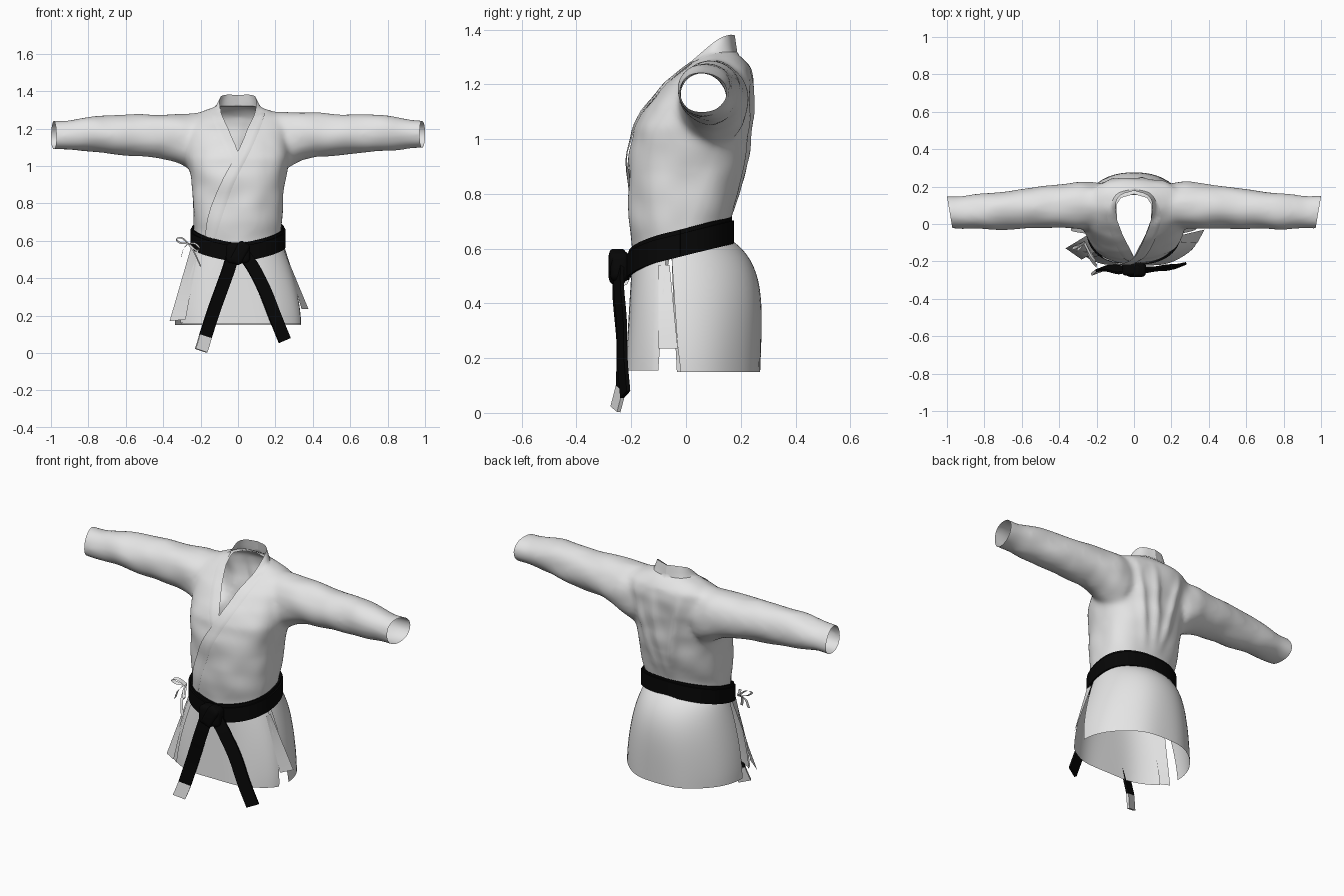
import bpy, bmesh, math
from mathutils import Vector, noise
from mathutils.bvhtree import BVHTree

if "Cube" in bpy.data.objects:
    bpy.data.objects.remove(bpy.data.objects["Cube"])


def material(name, rgb):
    m = bpy.data.materials.new(name)
    m.diffuse_color = (*rgb, 1)
    m.use_nodes = True
    m.node_tree.nodes["Principled BSDF"].inputs["Base Color"].default_value = m.diffuse_color
    return m


CLOTH = material("white_cotton", (0.78, 0.78, 0.78))
BLACK = material("black_belt_cloth", (0.002, 0.002, 0.002))


def spow(v, n=2.4):
    return math.copysign(abs(v) ** (2 / n), v)


def oval(hw, yf, yb, deg, cy=None, n=2.4):
    """Point on a squarish oval, with its own front and back depth."""
    a = math.radians(deg)
    cy = (yf + yb) / 2 if cy is None else cy
    s = spow(math.sin(a), n)
    return hw * spow(math.cos(a), n), cy + s * ((yb - cy) if s > 0 else (cy - yf))


def grid(name, rows, mat, wrap=False, caps=False, thick=0):
    """Skin rows of points into a sheet, tube or capped solid, facing outward."""
    bm = bmesh.new()
    vs = [[bm.verts.new(p) for p in r] for r in rows]
    n = len(rows[0])
    for a, b in zip(vs, vs[1:]):
        for j in range(n if wrap else n - 1):
            k = (j + 1) % n
            bm.faces.new((a[j], a[k], b[k], b[j]))
    if caps:
        bm.faces.new(vs[0])
        bm.faces.new(vs[-1])
    bmesh.ops.recalc_face_normals(bm, faces=bm.faces)
    bm.normal_update()
    if not caps and sum(f.normal.xy.dot(f.calc_center_median().xy) * f.calc_area() for f in bm.faces) < 0:
        bmesh.ops.reverse_faces(bm, faces=bm.faces)
    me = bpy.data.meshes.new(name)
    bm.to_mesh(me)
    bm.free()
    ob = bpy.data.objects.new(name, me)
    bpy.context.collection.objects.link(ob)
    me.materials.append(mat)
    if thick:
        m = ob.modifiers.new("thickness", 'SOLIDIFY')
        m.thickness, m.offset = thick, 0
    return ob


def spline(pts, steps=6):
    """Smooth curve through the points."""
    p = [Vector(q) for q in pts]
    p = [2 * p[0] - p[1]] + p + [2 * p[-1] - p[-2]]
    out = []
    for i in range(1, len(p) - 2):
        a, b, c, d = p[i - 1:i + 3]
        for s in range(steps):
            t = s / steps
            out.append(0.5 * (2 * b + (c - a) * t + (2 * a - 5 * b + 4 * c - d) * t * t
                              + (3 * b - a - 3 * c + d) * t ** 3))
    return out + [p[-2]]


def ribbon(name, pts, half, mat, thick=0.0):
    h = Vector(half)
    return grid(name, [[c - h, c + h] for c in spline(pts)], mat, thick=thick)


# --- jacket body: torso and sleeves fused into one cloth shell
torso = [(0.48, .232, -.193, .15), (0.60, .232, -.193, .15), (0.70, .238, -.207, .162),
         (0.80, .242, -.21, .195), (0.95, .255, -.208, .22), (1.04, .275, -.19, .23),
         (1.12, .28, -.14, .24), (1.20, .285, -.08, .247), (1.26, .255, -.015, .235),
         (1.295, .18, .03, .205), (1.325, .10, .06, .172)]
body = grid("jacket_body", [[(*oval(w, f, b, d * 7.5), z) for d in range(48)]
                            for z, w, f, b in torso], CLOTH, True, True)
sleeve = [(.14, .10, 1.14, .11, .14), (.22, .10, 1.128, .125, .160), (.28, .10, 1.142, .13, .146),
          (.34, .097, 1.155, .123, .13), (.42, .093, 1.163, .116, .118), (.55, .085, 1.165, .108, .112),
          (.75, .07, 1.172, .099, .098), (.92, .062, 1.168, .089, .079), (1.04, .06, 1.164, .085, .074)]
arms = []
for side in (-1, 1):
    rows = [[(side * x, y + ry * math.cos(i * math.pi / 16),
              z + side * 0.005 * x + rz * math.sin(i * math.pi / 16))
             for i in range(32)] for x, y, z, ry, rz in sleeve]
    arm = grid("sleeve", rows, CLOTH, True, True)
    arms.append(arm)
    m = body.modifiers.new("join", 'BOOLEAN')
    m.operation, m.object, m.solver = 'UNION', arm, 'EXACT'
m = body.modifiers.new("remesh", 'REMESH')
m.mode, m.voxel_size = 'VOXEL', 0.013
m = body.modifiers.new("soften", 'SMOOTH')
m.factor, m.iterations = 0.5, 14
deps = bpy.context.evaluated_depsgraph_get()
fused = bpy.data.meshes.new_from_object(body.evaluated_get(deps))
body.modifiers.clear()
for arm in arms:
    bpy.data.objects.remove(arm)

bm = bmesh.new()
bm.from_mesh(fused)
bmesh.ops.recalc_face_normals(bm, faces=bm.faces)
bm.normal_update()
# soft wrinkles, plus long folds down the back
moves = []
for v in bm.verts:
    x, y, z = v.co
    d = v.normal * (0.009 * noise.noise(Vector((x * 7, y * 9, z * 9))))
    if y > 0.1 and 0.72 < z < 1.27 and abs(x) < 0.3:
        win = math.sin(math.pi * (z - 0.72) / 0.55)
        d.y += 0.014 * win * sum(math.exp(-((x - c - k * (z - 1)) / 0.026) ** 2)
                                 for c, k in ((-.08, -.2), (.03, .1), (.12, .2)))
    moves.append(d)
for v, d in zip(bm.verts, moves):
    v.co += d
bm.normal_update()
skin = BVHTree.FromBMesh(bm)


def bisect(co, no, geom=None, clear=True):
    geom = geom or bm.verts[:] + bm.edges[:] + bm.faces[:]
    bmesh.ops.bisect_plane(bm, geom=geom, plane_co=co, plane_no=no, clear_outer=clear)


# open the waist and both cuffs
bisect((0, 0, 0.60), (0, 0.24, -1))
for side in (-1, 1):
    bisect((side * 0.985, 0.06, 1.17), (side, -0.17, 0))
# open the neck with a teardrop cut
half = [(0, -.175), (.06, -.06), (.09, .02), (.095, .10), (.07, .14), (0, .16)]
planes = []
for a, b in zip(half, half[1:]):
    for side in (-1, 1):
        planes.append((Vector((side * a[0], a[1], 1.2)),
                       Vector((side * (b[1] - a[1]), a[0] - b[0], 0)).normalized()))
for co, no in planes:
    fs = [f for f in bm.faces if f.calc_center_median().z > 1.03 and abs(f.calc_center_median().x) < .15]
    es = {e for f in fs for e in f.edges}
    vs = {v for f in fs for v in f.verts}
    bisect(co, no, list(vs) + list(es) + fs, False)
hole = []
for f in bm.faces:
    c = f.calc_center_median()
    if c.z > 1.03 and all((c - co).dot(no) < 0 for co, no in planes):
        hole.append(f)
bmesh.ops.delete(bm, geom=hole, context='FACES')
bm.to_mesh(body.data)
bm.free()


# --- collar and lapels lying on the body
def lapel(name, inner, outer, off):
    rows = []
    for p, q in zip(spline(inner), spline(outer)):
        row = []
        for c in range(6):
            v = p.lerp(q, c / 5)
            co, no, _, _ = skin.find_nearest(v)
            gap = off if v.z < 1.27 else 0.003
            if c == 5 or v.z < 1.1 or (v - co).dot(no) < gap:
                v = co + no * (gap if c < 5 else gap * 0.6)
            row.append(v)
        rows.append(row)
    return grid(name, rows, CLOTH)


inner = [(0, .178, 1.38), (.07, .155, 1.38), (.097, .11, 1.36), (.09, .02, 1.285),
         (.055, -.07, 1.205), (0, -.18, 1.08)]
outer = [(0, .19, 1.30), (.09, .165, 1.30), (.13, .10, 1.30), (.14, .02, 1.26),
         (.11, -.08, 1.18), (.06, -.18, 1.07)]
lapel("over_lapel", inner + [(-.08, -.21, .93), (-.15, -.20, .78), (-.20, -.18, .60)],
      outer + [(-.01, -.22, .93), (-.07, -.22, .78), (-.13, -.21, .60)], 0.009)


def flip(pts):
    return [(-x, y, z) for x, y, z in pts]


lapel("under_lapel", flip(inner) + [(.03, -.2, 1.02)], flip(outer) + [(-.03, -.2, 1.0)], 0.005)


# --- skirt panels below the belt, split at both sides
def skirt_panel(name, start, end, hem, n, flare, grow=0.0):
    rows = []
    for i in range(21):
        t = (i / 20) ** 1.4
        a0 = start[0] + (start[1] - start[0]) * t
        a1 = end[0] + (end[1] - end[0]) * t
        row = []
        for j in range(33):
            deg = a0 + (a1 - a0) * j / 32
            ripple = 0.004 * t * math.sin(math.radians(deg * 7))
            x, y = oval(.238 + flare * (1 - (1 - t) ** 1.6) + grow, -.197 - .028 * t - grow + ripple,
                        .155 + .128 * (1 - (1 - t) ** 5) - .008 * t * t + grow + ripple, deg, -.03, n)
            top = 0.60 + 0.24 * y / (1 + t)
            row.append((x, y, top + (hem - top) * t))
        rows.append(row)
    return grid(name, rows, CLOTH)


skirt_panel("back_skirt", (-8, 2), (188, 181), 0.15, 2.0, .10)
skirt_panel("front_skirt", (217, 212), (349, 343), 0.155, 2.4, .11)
skirt_panel("front_skirt_edge", (217, 212), (231, 224), 0.16, 2.4, .11, 0.006)
# loose under flaps showing in the side slits
for name, quad in (("right_flap", [(.25, -.10, .54), (.25, -.06, .54), (.377, -.03, .235), (.34, -.10, .235)]),
                   ("left_flap", [(-.21, -.15, .56), (-.25, -.06, .57), (-.366, -.13, .17), (-.28, -.19, .18)])):
    a, b, c, d = map(Vector, quad)
    grid(name, [[a.lerp(d, i / 6), b.lerp(c, i / 6)] for i in range(7)], CLOTH)

# --- belt: two tilted wraps that dip towards the knot
for name, grow, tilt, mid, high in (("belt_inner_wrap", 0, .25, .629, .046),
                                    ("belt_outer_wrap", .008, .25, .618, .042)):
    rows = []
    for i in range(64):
        x, y = oval(.242 + grow, -.205 - grow, .163 + grow, i * 5.625)
        dip = 0.038 * max(0, 1 - abs(x) / .23) if y < 0 else 0
        z = mid + tilt * y - dip
        rows.append([(x, y, z - high), (x, y, z + high)])
    grid(name, rows + rows[:1], BLACK, thick=0.010)


def block(name, loc, size, tilt):
    bpy.ops.mesh.primitive_cube_add(size=1, location=loc, rotation=(0, tilt, 0))
    ob = bpy.context.object
    ob.name, ob.scale = name, size
    ob.data.materials.append(BLACK)
    m = ob.modifiers.new("round", 'BEVEL')
    m.width, m.segments = 0.25, 4


block("belt_knot", (0, -.242, .535), (.13, .07, .11), 0)
block("belt_knot_wrap", (.01, -.25, .535), (.07, .066, .125), 0.5)

# hanging belt ends, one with a pale tip
ribbon("belt_end_left", [(-.025, -.245, .53), (-.06, -.25, .42), (-.125, -.235, .24), (-.174, -.238, .09)],
       (.031, .012, -.010), BLACK, 0.014)
ribbon("belt_end_tip", [(-.174, -.238, .09), (-.185, -.248, .05), (-.197, -.258, .013)],
       (.031, .012, -.010), CLOTH, 0.014)
ribbon("belt_end_right", [(.03, -.245, .53), (.085, -.245, .45), (.145, -.235, .33), (.20, -.232, .19),
                          (.25, -.222, .067)], (.030, .012, .013), BLACK, 0.014)

# --- side tie bow
knot = (-.265, -.10, .585)
for i, pts in enumerate(([knot, (-.30, -.12, .615), (-.33, -.13, .61), (-.31, -.12, .59), knot],
                         [knot, (-.23, -.17, .585), (-.205, -.20, .56), (-.225, -.17, .55), knot],
                         [knot, (-.29, -.13, .56), (-.305, -.14, .51)],
                         [knot, (-.235, -.18, .54), (-.20, -.225, .465)])):
    ribbon("tie_%d" % (i + 1), pts, (.002, .009, .004), CLOTH)

# --- make modifiers real and shade
bpy.ops.object.select_all(action='SELECT')
bpy.context.view_layer.objects.active = body
bpy.ops.object.convert(target='MESH')
bpy.ops.object.shade_smooth_by_angle(angle=math.radians(40))
